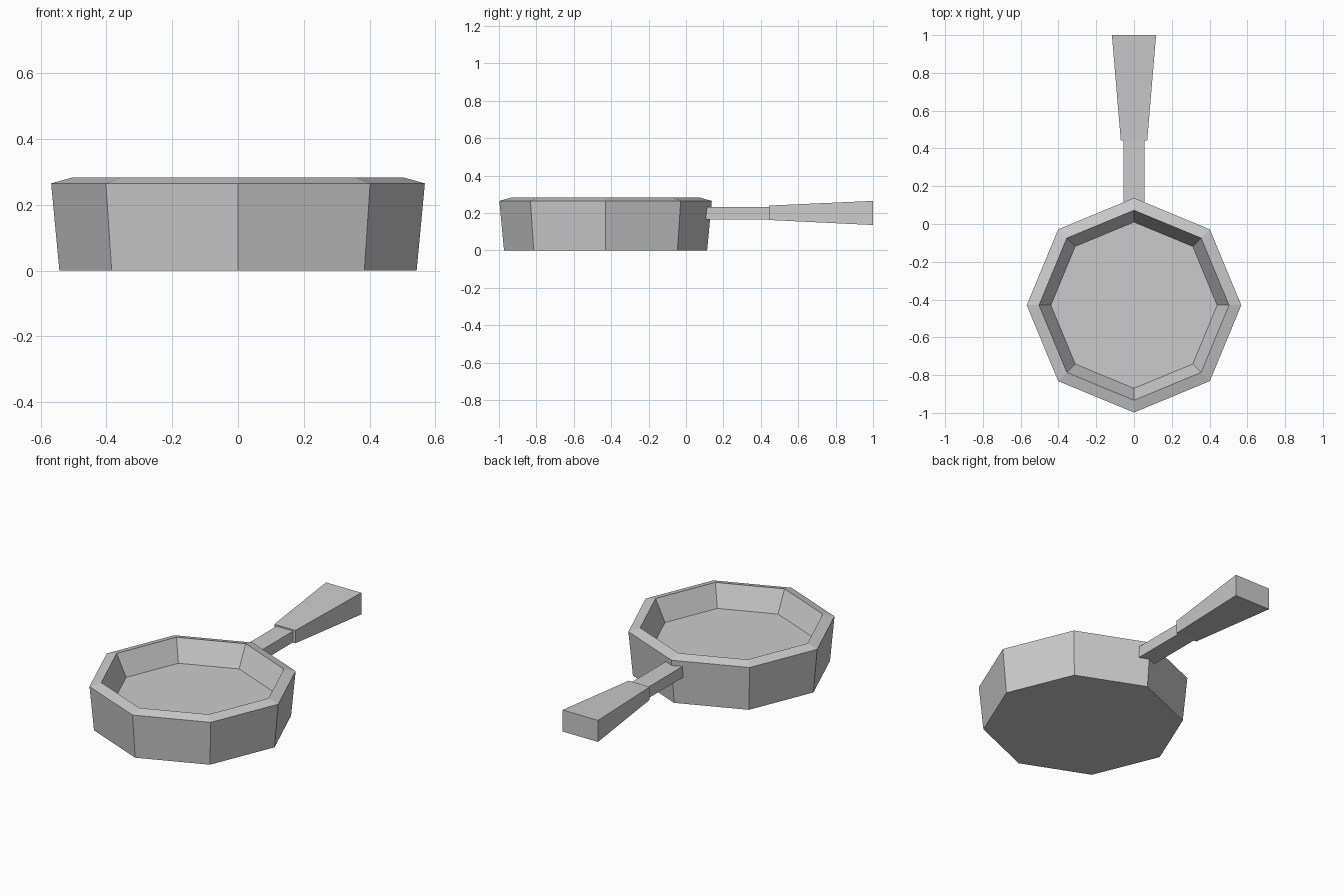
import bpy
import bmesh
from math import cos, sin, tau

cube = bpy.data.objects.get("Cube")
if cube:
    bpy.data.objects.remove(cube, do_unlink=True)

SIDES = 8
PAN_Y = -0.43

grey = bpy.data.materials.new("plain_grey")
grey.use_nodes = True
colour = (0.6, 0.6, 0.6, 1)
grey.diffuse_color = colour
grey.node_tree.nodes["Principled BSDF"].inputs["Base Color"].default_value = colour


def loft(name, rings):
    """Skin a stack of equal point rings and cap both ends."""
    bm = bmesh.new()
    loops = [[bm.verts.new(p) for p in ring] for ring in rings]
    n = len(loops[0])
    for low, high in zip(loops, loops[1:]):
        for i in range(n):
            j = (i + 1) % n
            bm.faces.new((low[i], low[j], high[j], high[i]))
    bm.faces.new(loops[0][::-1])
    bm.faces.new(loops[-1])
    bmesh.ops.recalc_face_normals(bm, faces=bm.faces)
    mesh = bpy.data.meshes.new(name)
    bm.to_mesh(mesh)
    bm.free()
    mesh.materials.append(grey)
    obj = bpy.data.objects.new(name, mesh)
    bpy.context.collection.objects.link(obj)
    return obj


def octagon(radius, z):
    angles = [tau * i / SIDES for i in range(SIDES)]
    return [(radius * cos(a), PAN_Y + radius * sin(a), z) for a in angles]


def rectangle(half_width, y, bottom, top):
    w = half_width
    return [(-w, y, bottom), (w, y, bottom), (w, y, top), (-w, y, top)]


# Pan bowl: outer wall, sloped rim, inner wall and raised floor
profile = [(0.543, 0), (0.568, 0.265), (0.503, 0.283), (0.44, 0.156)]
loft("pan_bowl", [octagon(r, z) for r, z in profile])

# Narrow neck joining the bowl to the grip
loft("handle_neck", [rectangle(0.055, y, 0.165, 0.232) for y in (0.08, 0.45)])

# Grip that flares towards its end
loft("handle_grip", [rectangle(0.07, 0.443, 0.163, 0.24),
                     rectangle(0.117, 1, 0.136, 0.265)])
